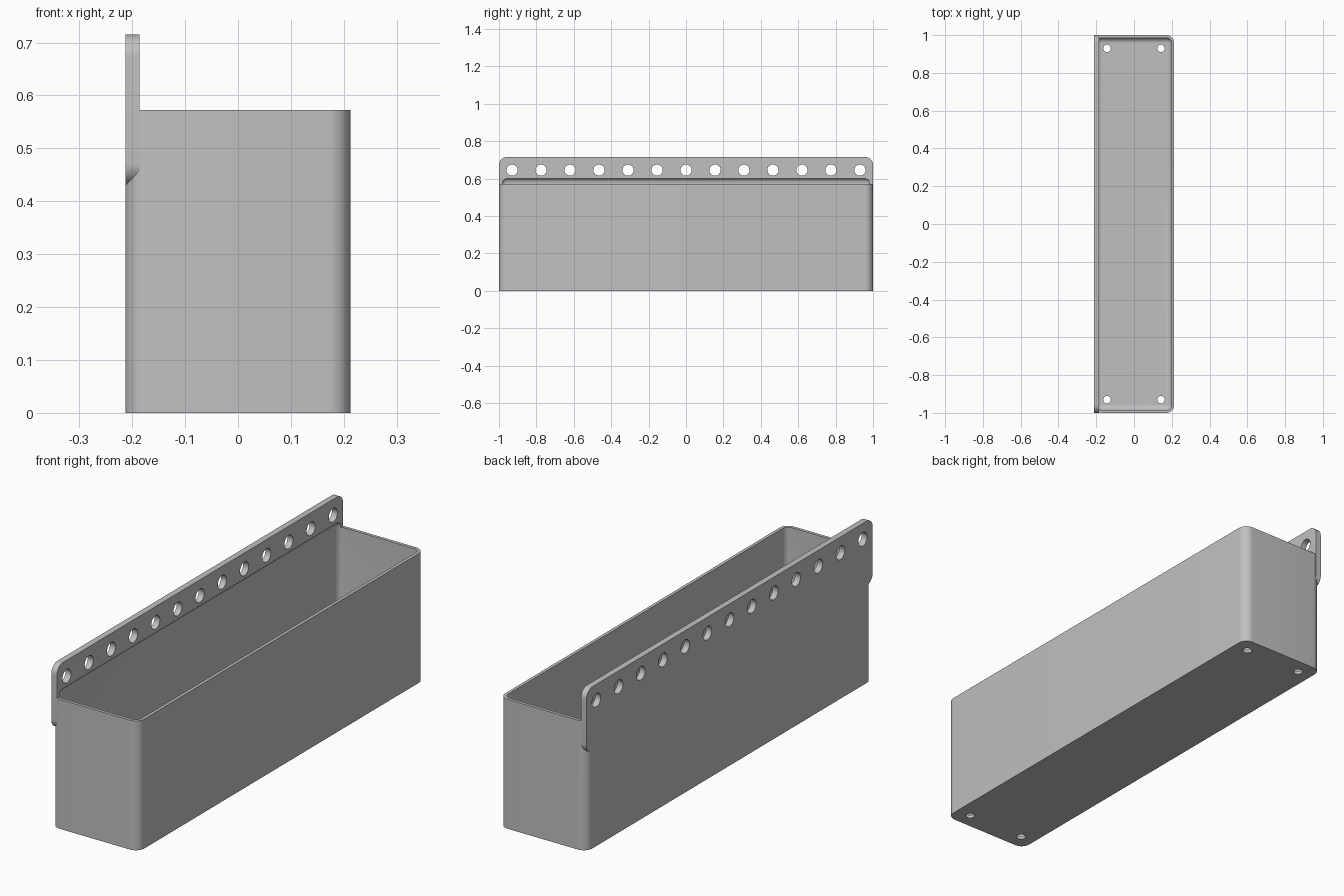
import bpy, bmesh, math
from mathutils import Matrix, Vector

cube = bpy.data.objects.get("Cube")
if cube:
    bpy.data.objects.remove(cube, do_unlink=True)

W, L, H = 0.213, 1.0, 0.572      # half width, half length, box height
TOP = 0.715                      # top of the mounting plate
PLATE = 0.027                    # plate thickness
WALL, R = 0.014, 0.042           # wall thickness, outer corner radius

grey = bpy.data.materials.new("light_grey")
grey.use_nodes = True
colour = (0.53, 0.53, 0.53, 1)
grey.diffuse_color = colour
grey.node_tree.nodes["Principled BSDF"].inputs["Base Color"].default_value = colour


def new_object(name, bm):
    mesh = bpy.data.meshes.new(name)
    bmesh.ops.recalc_face_normals(bm, faces=bm.faces)
    bm.to_mesh(mesh)
    bm.free()
    mesh.materials.append(grey)
    ob = bpy.data.objects.new(name, mesh)
    bpy.context.collection.objects.link(ob)
    return ob


def rounded_box(name, lo, hi, radius, axis=None):
    """Box with its edges along one axis rounded, or all edges if axis is None."""
    lo, hi = Vector(lo), Vector(hi)
    bm = bmesh.new()
    size = Matrix.Diagonal((*(hi - lo), 1))
    bmesh.ops.create_cube(bm, size=1, matrix=Matrix.Translation((lo + hi) / 2) @ size)
    edges = [e for e in bm.edges if axis is None or
             abs((e.verts[0].co - e.verts[1].co).normalized()[axis]) > 0.9]
    bmesh.ops.bevel(bm, geom=edges, offset=radius, segments=10, profile=0.5, affect='EDGES')
    return new_object(name, bm)


def cylinders(name, centres, radius, depth, turn):
    """Row of cylinders used for drilling."""
    bm = bmesh.new()
    for c in centres:
        bmesh.ops.create_cone(bm, cap_ends=True, segments=32, radius1=radius,
                              radius2=radius, depth=depth,
                              matrix=Matrix.Translation(c) @ turn)
    return new_object(name, bm)


def combine(target, tool, operation):
    mod = target.modifiers.new(tool.name, 'BOOLEAN')
    mod.operation, mod.object, mod.solver = operation, tool, 'EXACT'
    bpy.context.view_layer.objects.active = target
    bpy.ops.object.modifier_apply(modifier=mod.name)
    bpy.data.objects.remove(tool, do_unlink=True)


# Outer box, with the tall plate overhanging its back corners
box = rounded_box("planter_box", (-W, -L, 0), (W, L, H), R, axis=2)
plate = rounded_box("mounting_plate", (-W, -L, 0.43), (-W + PLATE, L, TOP), R, axis=0)
combine(box, plate, 'UNION')

# Cavity, filleted at the floor and where it undercuts the plate
cavity = rounded_box("cavity", (-W + WALL, -L + WALL, WALL),
                     (W - WALL, L - WALL, 0.604), R - WALL)
combine(box, cavity, 'DIFFERENCE')

# Row of mounting holes
holes = cylinders("mounting_holes", [(-W, 0.155 * i, 0.645) for i in range(-6, 7)],
                  0.03, 0.2, Matrix.Rotation(math.pi / 2, 4, 'Y'))
combine(box, holes, 'DIFFERENCE')

# Drain holes in the floor corners
drains = cylinders("drain_holes", [(x, y, 0) for x in (-0.143, 0.143) for y in (-0.93, 0.93)],
                   0.02, 0.2, Matrix.Identity(4))
combine(box, drains, 'DIFFERENCE')

bpy.ops.object.select_all(action='DESELECT')
box.select_set(True)
bpy.context.view_layer.objects.active = box
bpy.ops.object.shade_smooth_by_angle(angle=math.radians(25))
